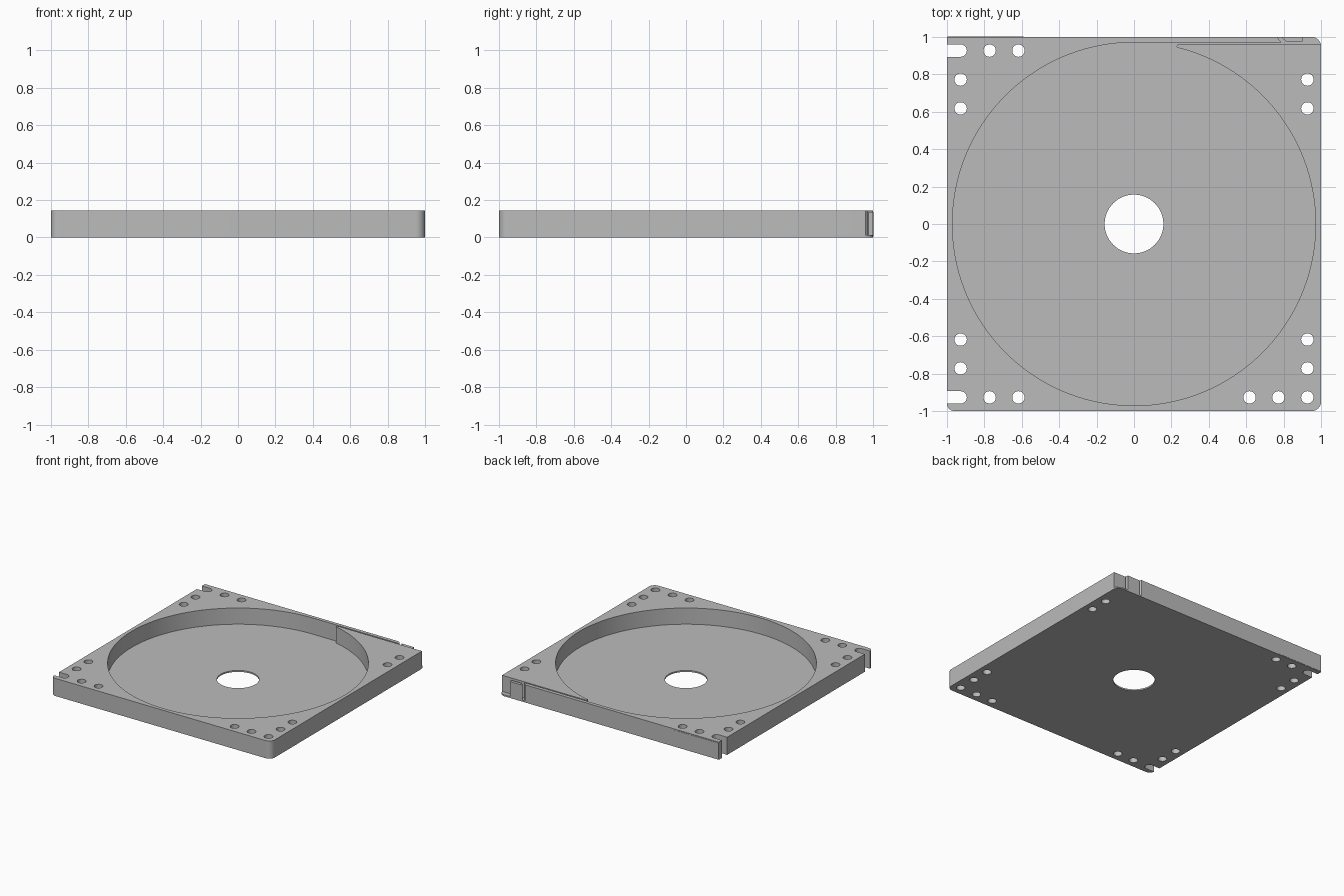
import bpy, bmesh
from math import sin, cos, radians, acos, degrees

cube = bpy.data.objects.get("Cube")
if cube:
    bpy.data.objects.remove(cube, do_unlink=True)

HEIGHT, FLOOR = 0.145, 0.012
CAVITY_R, HOLE_R = 0.971, 0.033
HOLE_POS, MID_POS = 0.927, 0.772
LAST_POS = 0.618

grey = bpy.data.materials.new("plain grey")
grey.use_nodes = True
grey.diffuse_color = (0.5, 0.5, 0.5, 1)
grey.node_tree.nodes["Principled BSDF"].inputs["Base Color"].default_value = (0.5, 0.5, 0.5, 1)


def arc(cx, cy, r, start, end, steps):
    """Points along an arc, angles in degrees."""
    angles = [radians(start + (end - start) * i / steps) for i in range(steps + 1)]
    return [(cx + r * cos(a), cy + r * sin(a)) for a in angles]


def circle(cx, cy, r, steps=32):
    return arc(cx, cy, r, 0, 360, steps)[:-1]


def slab(name, loops, z0, z1):
    """Extrude filled outlines (inner loops become holes) from z0 to z1."""
    curve = bpy.data.curves.new(name, 'CURVE')
    curve.dimensions, curve.fill_mode = '2D', 'BOTH'
    curve.extrude = (z1 - z0) / 2
    for points in loops:
        spline = curve.splines.new('POLY')
        spline.points.add(len(points) - 1)
        for p, (x, y) in zip(spline.points, points):
            p.co = (x, y, 0, 1)
        spline.use_cyclic_u = True
    temp = bpy.data.objects.new(name + "_outline", curve)
    bpy.context.collection.objects.link(temp)
    mesh = bpy.data.meshes.new_from_object(temp.evaluated_get(bpy.context.evaluated_depsgraph_get()))
    bpy.data.objects.remove(temp, do_unlink=True)
    # Weld caps to walls and seat the slab at its height
    bm = bmesh.new()
    bm.from_mesh(mesh)
    bmesh.ops.remove_doubles(bm, verts=bm.verts, dist=1e-5)
    bmesh.ops.translate(bm, verts=bm.verts, vec=(0, 0, (z0 + z1) / 2))
    bmesh.ops.recalc_face_normals(bm, faces=bm.faces)
    bm.to_mesh(mesh)
    bm.free()
    mesh.materials.clear()
    mesh.materials.append(grey)
    obj = bpy.data.objects.new(name, mesh)
    bpy.context.collection.objects.link(obj)
    bpy.ops.object.select_all(action='DESELECT')
    obj.select_set(True)
    bpy.context.view_layer.objects.active = obj
    bpy.ops.object.shade_smooth_by_angle(angle=radians(30))
    return obj


def slot(y):
    """Open-ended slot entering from the -x side."""
    return [(-1, y + HOLE_R)] + arc(-HOLE_POS, y, HOLE_R, 90, -90, 16) + [(-1, y - HOLE_R)]


# Mounting holes along the sides and corners
spots = [(sx * HOLE_POS, sy * y) for sx in (-1, 1) for sy in (-1, 1) for y in (MID_POS, LAST_POS)]
spots += [(-x, sy * HOLE_POS) for sy in (-1, 1) for x in (MID_POS, LAST_POS)]
spots += [(x, -HOLE_POS) for x in (LAST_POS, MID_POS, HOLE_POS)]
holes = [circle(x, y, HOLE_R) for x, y in spots]

# Outer edge shared by the floor and the walls
outer = ([(-1, 1)] + slot(HOLE_POS) + slot(-HOLE_POS)
         + arc(-0.96, -0.96, 0.04, 180, 270, 8) + arc(0.95, -0.95, 0.05, 270, 360, 8))

# Floor plate with the central opening
slab("floor_plate", [outer + arc(0.95, 0.95, 0.05, 0, 90, 8), circle(0, 0, 0.157, 64)] + holes, 0, FLOOR)

# Walls: round cavity leading into a narrow exit channel past a rounded tongue
tongue = [(1, 0.96)] + arc(0.238, 0.95, 0.01, 90, 270, 8)
cavity = arc(0, 0, CAVITY_R, degrees(acos(0.245 / CAVITY_R)), -270, 128)
slab("cavity_walls", [outer + tongue + cavity + [(0.787, CAVITY_R), (0.765, 1)]] + holes, FLOOR, HEIGHT)

# Small block at the mouth of the channel
slab("exit_block", [[(0.785, 1), (0.815, 0.975), (0.9, 0.975), (0.9, 1)]], FLOOR, 0.135)

# Thin label panel on the back
slab("back_panel", [[(-0.998, 0.998), (-0.59, 0.998), (-0.59, 1.002), (-0.998, 1.002)]], 0.004, 0.136)
